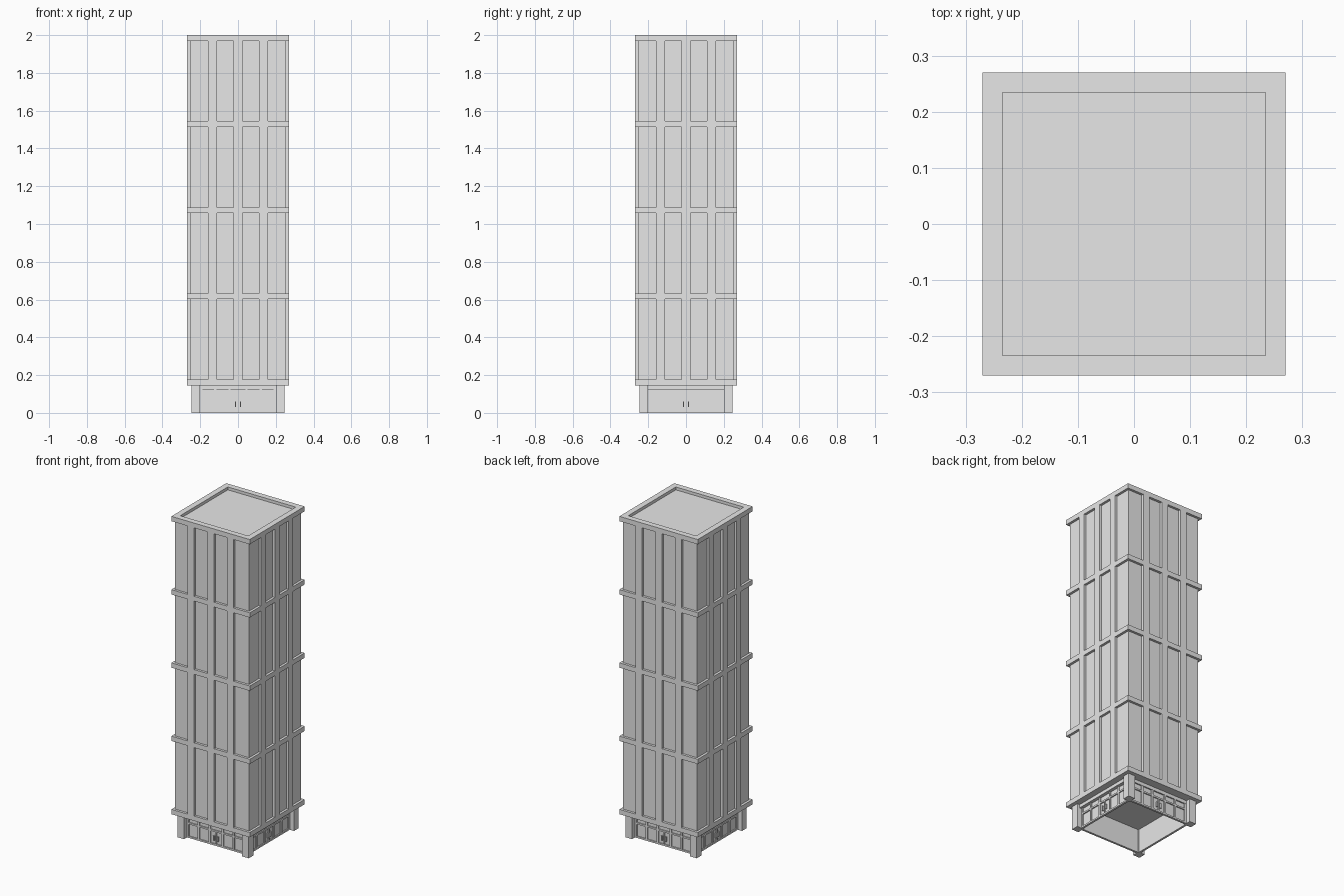
import bpy
import bmesh
from math import pi
from mathutils import Matrix, Vector

old = bpy.data.objects.get("Cube")
if old:
    bpy.data.objects.remove(old, do_unlink=True)

GREY = (0.8, 0.8, 0.8, 1.0)
mat = bpy.data.materials.new("light grey")
mat.use_nodes = True
mat.diffuse_color = GREY
mat.node_tree.nodes["Principled BSDF"].inputs["Base Color"].default_value = GREY

OUTER, WALL = 0.27, 0.255            # half widths of the bands and the shaft
COLUMN, OPENING = 0.246, 0.2         # outer and inner edges of the corner columns
BASE, TOP = 0.146, 2.0
BAND = 0.03
STOREY = (TOP - BAND - BASE) / 4


def add_box(bm, x, y, z):
    """Box between the (low, high) pairs on each axis."""
    lo, hi = (Vector(c) for c in zip(x, y, z))
    m = Matrix.Translation((lo + hi) / 2) @ Matrix.Diagonal((*(hi - lo), 1))
    bmesh.ops.create_cube(bm, size=1, matrix=m)


def finish(name, bm):
    mesh = bpy.data.meshes.new(name)
    bm.to_mesh(mesh)
    bm.free()
    mesh.materials.append(mat)
    obj = bpy.data.objects.new(name, mesh)
    bpy.context.collection.objects.link(obj)
    return obj


def boxes(name, items, sides=1):
    """One object from boxes, repeated around the tower on the given sides."""
    bm = bmesh.new()
    for item in items:
        add_box(bm, *item)
    source = bm.verts[:] + bm.edges[:] + bm.faces[:]
    for i in range(1, sides):
        copy = bmesh.ops.duplicate(bm, geom=source)["geom"]
        verts = [g for g in copy if isinstance(g, bmesh.types.BMVert)]
        bmesh.ops.rotate(bm, verts=verts, matrix=Matrix.Rotation(i * pi / 2, 3, "Z"))
    return finish(name, bm)


def span(h):
    return (-h, h)


# Shaft
boxes("tower_shaft", [(span(WALL), span(WALL), (BASE + 0.01, TOP - BAND))])

# Floor bands
levels = [BASE + i * STOREY for i in range(5)]
for i, z in enumerate(levels[:-1]):
    boxes(f"floor_band_{i + 1}", [(span(OUTER), span(OUTER), (z, z + BAND))])

# Roof slab with a sunken deck
bm = bmesh.new()
add_box(bm, span(OUTER), span(OUTER), (levels[-1], TOP))
bm.normal_update()
roof = max(bm.faces, key=lambda f: f.calc_center_median().z)
bmesh.ops.inset_region(bm, faces=[roof], thickness=0.036, use_even_offset=True)
deck = bmesh.ops.extrude_face_region(bm, geom=[roof])["geom"]
bmesh.ops.delete(bm, geom=[roof], context="FACES")
bmesh.ops.translate(bm, vec=(0, 0, -0.018),
                    verts=[v for v in deck if isinstance(v, bmesh.types.BMVert)])
bmesh.ops.recalc_face_normals(bm, faces=bm.faces[:])
finish("roof_parapet", bm)

# Pilasters, flush with the bands
boxes("pilasters", [((c - 0.0225, c + 0.0225), (-OUTER, -WALL + 0.005),
                     (z + BAND, z + STOREY))
                    for c in (-OUTER / 2, 0, OUTER / 2) for z in levels[:-1]], sides=4)

# Corner columns at street level
boxes("corner_columns", [((OPENING, COLUMN), (-COLUMN, -OPENING), (0, BASE))], sides=4)

# Storefront walls: thin glazing, frames and doors
GLASS = -0.21
FRAME = (GLASS - 0.007, GLASS)
boxes("storefront_glazing", [(span(OPENING), (GLASS, GLASS + 0.006), (0, BASE))], sides=4)
posts = [-0.194, -0.12, -0.045, 0.045, 0.12, 0.194]
frames = [((p - 0.006, p + 0.006), FRAME, (0, BASE)) for p in posts]
frames += [(span(OPENING), FRAME, (z, z + 0.01)) for z in (0, 0.085)]
boxes("storefront_frames", frames, sides=4)
boxes("door_stiles", [((-0.004, 0.004), FRAME, (0.01, 0.085))], sides=4)
boxes("door_handles", [((x - 0.003, x + 0.003), (FRAME[0] - 0.003, GLASS), (0.03, 0.06))
                       for x in (-0.014, 0.014)], sides=4)

# Lintels, deeper on the two flanks
for name, depth, turns in (("front_back_lintels", 0.008, (0, 2)),
                           ("side_lintels", 0.02, (1, 3))):
    obj = boxes(name, [(span(OPENING), (GLASS - depth, GLASS), (0.125, BASE))])
    twin = obj.copy()
    bpy.context.collection.objects.link(twin)
    obj.rotation_euler.z = turns[0] * pi / 2
    twin.rotation_euler.z = turns[1] * pi / 2
